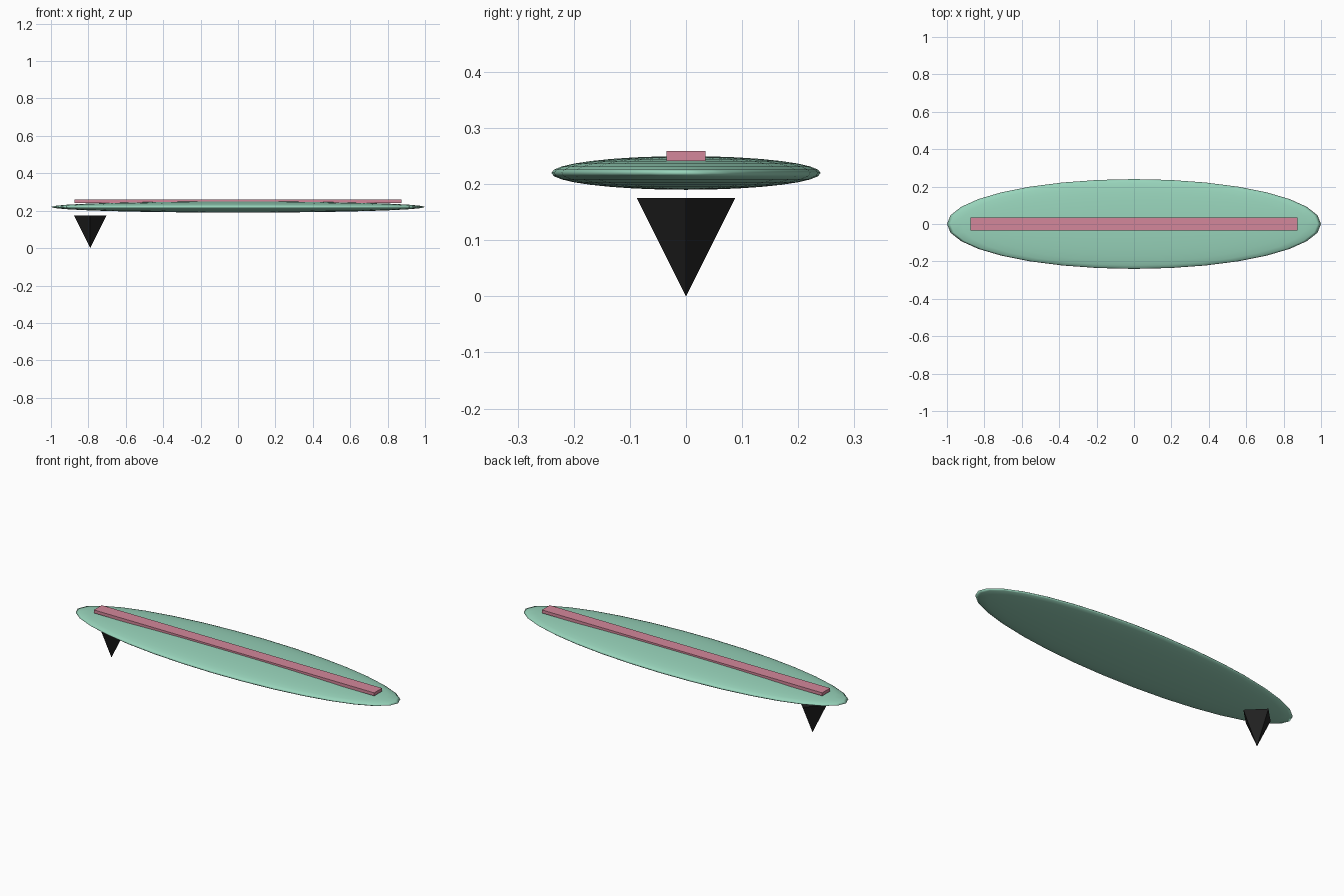
import bpy

if "Cube" in bpy.data.objects:
    bpy.data.objects.remove(bpy.data.objects["Cube"])


def material(name, rgb):
    """Flat colour from 0-255 sRGB values, stored as linear."""
    def lin(c):
        c /= 255
        return c / 12.92 if c <= 0.04045 else ((c + 0.055) / 1.055) ** 2.4
    m = bpy.data.materials.new(name)
    m.diffuse_color = (*[lin(c) for c in rgb], 1)
    m.use_nodes = True
    m.node_tree.nodes["Principled BSDF"].inputs["Base Color"].default_value = m.diffuse_color
    return m


def finish(name, mat, scale=(1, 1, 1)):
    ob = bpy.context.object
    ob.name = name
    ob.scale = scale
    bpy.ops.object.transform_apply(location=False, rotation=False, scale=True)
    ob.data.materials.append(mat)
    return ob


mint = material("mint green", (152, 212, 187))
pink = material("dusty pink", (212, 135, 155))
black = material("charcoal", (34, 34, 34))

# Board: a flattened ellipsoid
bpy.ops.mesh.primitive_uv_sphere_add(segments=32, ring_count=16, radius=1,
                                     location=(0, 0, 0.22))
finish("board", mint, (1, 0.24, 0.03))
bpy.ops.object.shade_smooth()

# Stripe: a thin bar along the deck
bpy.ops.mesh.primitive_cube_add(size=1, location=(0, 0, 0.25))
finish("deck_stripe", pink, (1.75, 0.07, 0.0175))

# Fin: four-sided cone pointing down, corners on the x and y axes
bpy.ops.mesh.primitive_cone_add(vertices=4, radius1=0, radius2=0.0875,
                                depth=0.175, location=(-0.79, 0, 0.0875))
finish("tail_fin", black)
